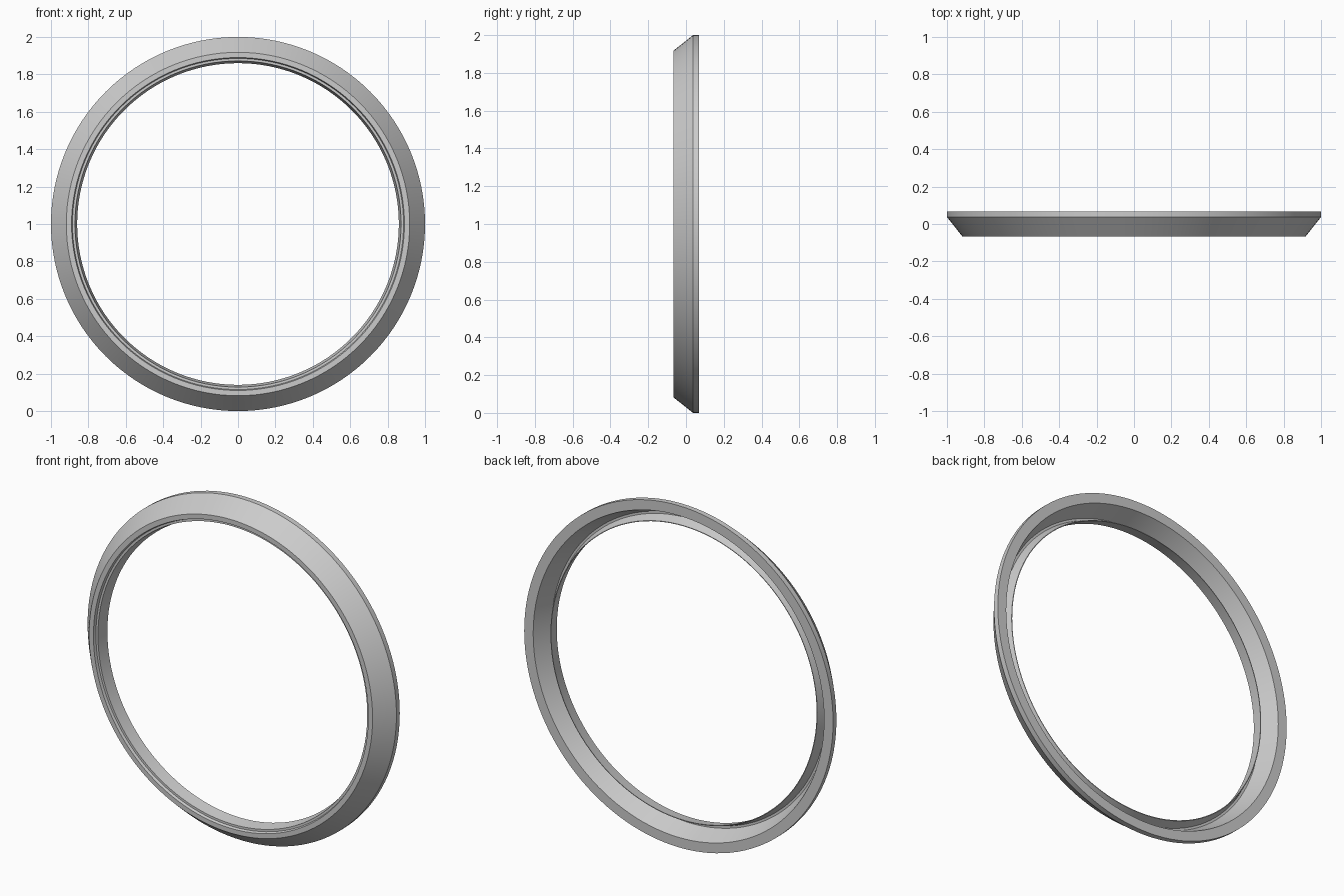
import bpy, bmesh
from math import sin, cos, pi

if "Cube" in bpy.data.objects:
    bpy.data.objects.remove(bpy.data.objects["Cube"])

SEGMENTS = 128

# Cross-section as (radius, y): bevelled outer rim, stepped front, inner lip, rear channel
PROFILE = [
    (1.0, 0.068), (1.0, 0.037), (0.918, -0.066), (0.89, -0.066),
    (0.885, -0.05), (0.872, -0.05), (0.86, 0.02), (0.864, 0.02),
    (0.884, -0.035), (0.897, -0.035), (0.942, 0.068),
]


def lathe(name, profile, centre_z):
    """Revolve a closed cross-section about the y axis."""
    bm = bmesh.new()
    rings = []
    for i in range(SEGMENTS):
        a = 2 * pi * i / SEGMENTS
        rings.append([bm.verts.new((r * sin(a), y, centre_z + r * cos(a)))
                      for r, y in profile])
    n = len(profile)
    for i in range(SEGMENTS):
        p, q = rings[i], rings[(i + 1) % SEGMENTS]
        for j in range(n):
            k = (j + 1) % n
            bm.faces.new((p[j], p[k], q[k], q[j]))
    bmesh.ops.recalc_face_normals(bm, faces=bm.faces[:])
    mesh = bpy.data.meshes.new(name)
    bm.to_mesh(mesh)
    bm.free()
    obj = bpy.data.objects.new(name, mesh)
    bpy.context.collection.objects.link(obj)
    return obj


# Bezel ring standing upright
ring = lathe("bezel_ring", PROFILE, 1.0)
bpy.context.view_layer.objects.active = ring
ring.select_set(True)
bpy.ops.object.shade_smooth_by_angle(angle=0.4)
